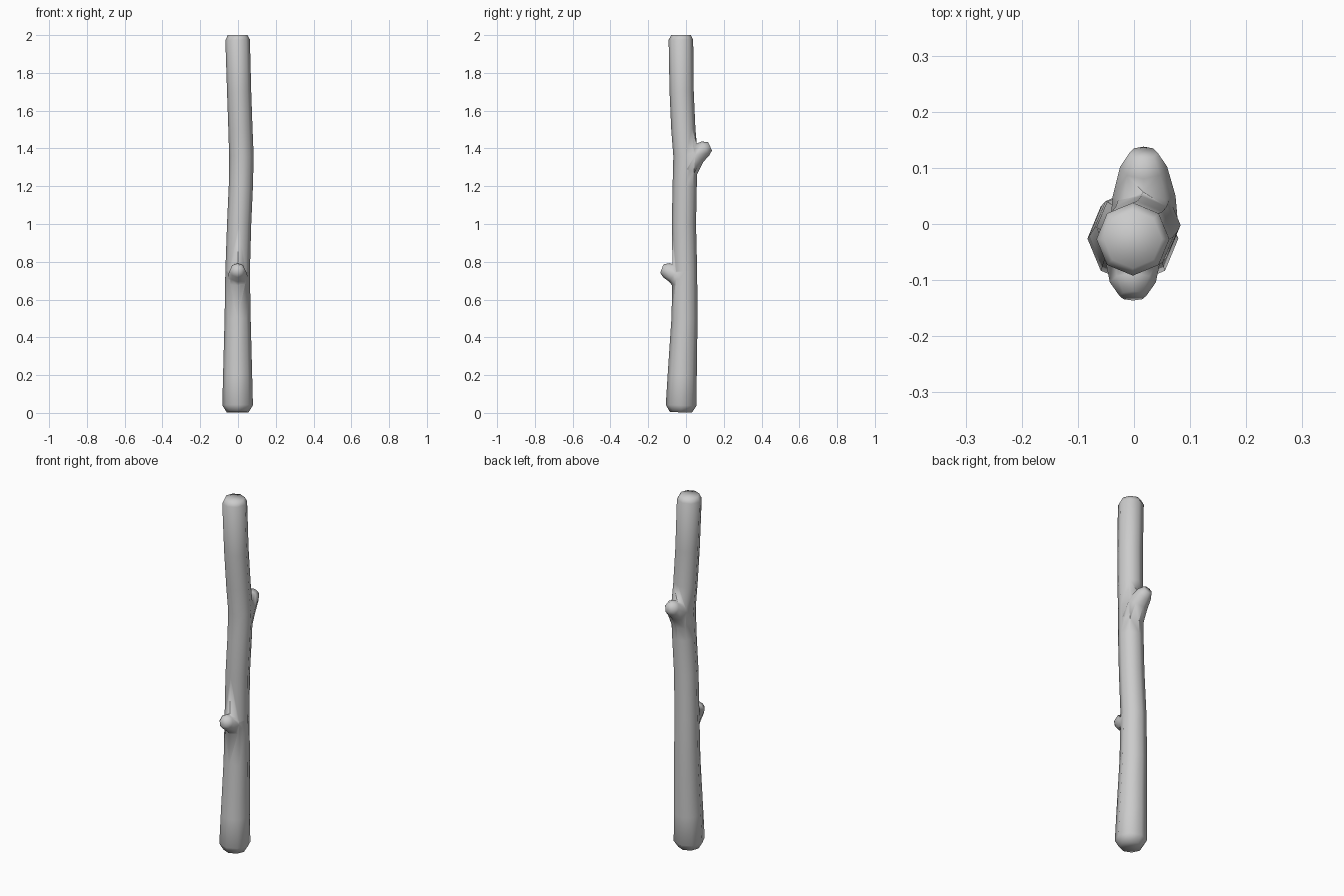
import bpy, bmesh, math
from mathutils import Vector

if "Cube" in bpy.data.objects:
    bpy.data.objects.remove(bpy.data.objects["Cube"])

SIDES = 8

def tube(name, rings, up_axis):
    """Loft octagonal rings (x, y, z, radius) and cap both ends."""
    bm = bmesh.new()
    pts = [Vector(r[:3]) for r in rings]
    loops = []
    for i, (c, r) in enumerate(zip(pts, rings)):
        d = (pts[min(i + 1, len(pts) - 1)] - pts[max(i - 1, 0)]).normalized()
        u = Vector(up_axis)
        u = (u - d * u.dot(d)).normalized()
        v = d.cross(u)
        loops.append([bm.verts.new(c + r[3] * (math.cos(a) * u + math.sin(a) * v))
                      for a in (k * 2 * math.pi / SIDES for k in range(SIDES))])
    for a, b in zip(loops, loops[1:]):
        for k in range(SIDES):
            n = (k + 1) % SIDES
            bm.faces.new((a[k], a[n], b[n], b[k]))
    bm.faces.new(loops[0][::-1])
    bm.faces.new(loops[-1])
    bmesh.ops.recalc_face_normals(bm, faces=bm.faces)
    me = bpy.data.meshes.new(name)
    bm.to_mesh(me)
    bm.free()
    for p in me.polygons:
        p.use_smooth = True
    ob = bpy.data.objects.new(name, me)
    bpy.context.collection.objects.link(ob)
    return ob

# Gently bent main stick with chamfered ends
stick = tube("stick", [
    (-0.002, -0.027, 0.003, 0.058), (-0.002, -0.026, 0.04, 0.081),
    (-0.002, -0.020, 0.20, 0.077), (-0.002, -0.008, 0.50, 0.069),
    (-0.002, -0.006, 0.75, 0.065), (0.006, -0.011, 1.00, 0.064),
    (0.015, -0.007, 1.20, 0.064), (0.018, -0.002, 1.36, 0.065),
    (0.013, -0.014, 1.50, 0.064), (0.006, -0.023, 1.70, 0.064),
    (-0.002, -0.027, 1.975, 0.065), (-0.002, -0.027, 2.0, 0.052)], (1, 0, 0))

# Cut-off twig stubs, flaring into the stick
front_stub = tube("front_stub", [
    (-0.002, -0.012, 0.69, 0.058), (-0.002, -0.060, 0.735, 0.050),
    (-0.002, -0.104, 0.755, 0.041), (-0.002, -0.128, 0.764, 0.024)], (1, 0, 0))
back_stub = tube("back_stub", [
    (0.018, 0.005, 1.29, 0.060), (0.018, 0.050, 1.366, 0.056),
    (0.017, 0.102, 1.400, 0.042), (0.017, 0.127, 1.412, 0.025)], (1, 0, 0))

# Merge stubs into the stick
for stub in (front_stub, back_stub):
    mod = stick.modifiers.new("join_" + stub.name, 'BOOLEAN')
    mod.operation = 'UNION'
    mod.solver = 'EXACT'
    mod.object = stub
bpy.context.view_layer.objects.active = stick
stick.select_set(True)
for mod in list(stick.modifiers):
    bpy.ops.object.modifier_apply(modifier=mod.name)
for stub in (front_stub, back_stub):
    bpy.data.objects.remove(stub, do_unlink=True)
for p in stick.data.polygons:
    p.use_smooth = True
